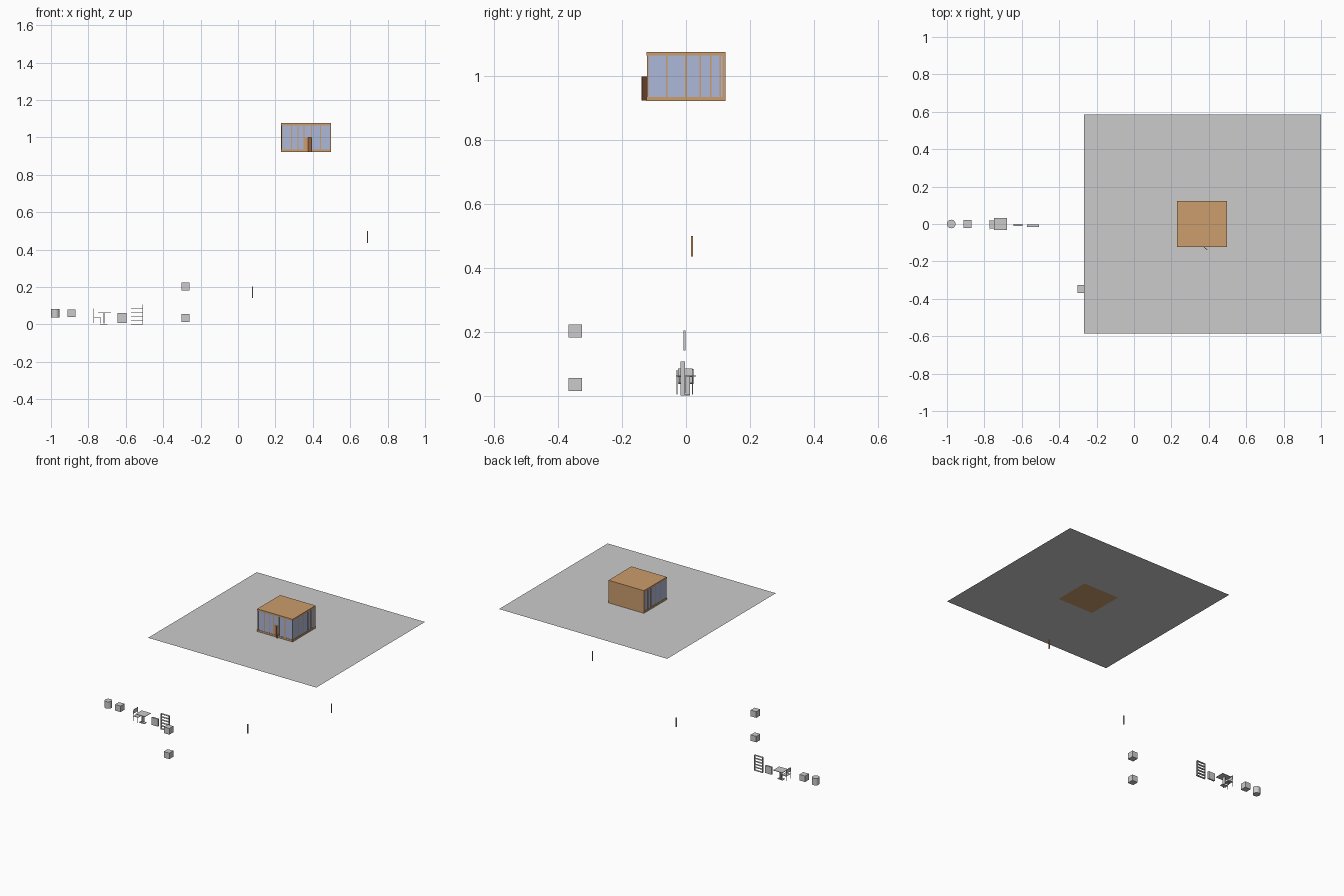
import bpy, math
from mathutils import Vector

if "Cube" in bpy.data.objects:
    bpy.data.objects.remove(bpy.data.objects["Cube"])


def material(name, rgb):
    m = bpy.data.materials.new(name)
    m.diffuse_color = (*rgb, 1)
    m.use_nodes = True
    m.node_tree.nodes["Principled BSDF"].inputs["Base Color"].default_value = m.diffuse_color
    return m


wood = material("wood", (0.60, 0.34, 0.15))
door_wood = material("door_wood", (0.35, 0.14, 0.06))
glass = material("glass", (0.42, 0.48, 0.70))


def box(name, lo, hi, mat=None, turn=0.0):
    # Box between two corners, optionally turned about z
    lo, hi = Vector(lo), Vector(hi)
    bpy.ops.mesh.primitive_cube_add(size=1, location=(lo + hi) / 2)
    o = bpy.context.object
    o.name = name
    o.scale = hi - lo
    o.rotation_euler.z = turn
    if mat:
        o.data.materials.append(mat)
    return o


def cylinder(name, r, z0, z1, x, y, sides=24):
    bpy.ops.mesh.primitive_cylinder_add(vertices=sides, radius=r, depth=z1 - z0,
                                        location=(x, y, (z0 + z1) / 2))
    o = bpy.context.object
    o.name = name
    bpy.ops.object.shade_smooth_by_angle()
    return o


# Ground sheet
bpy.ops.mesh.primitive_plane_add(size=1, location=(0.366, 0, 0.922))
bpy.context.object.name = "ground_sheet"
bpy.context.object.scale = (1.268, 1.17, 1)

# Pavilion: floor, roof, solid back wall
X0, X1, Y0, Y1 = 0.231, 0.498, -0.123, 0.123
Z0, Z1, Z2, Z3 = 0.922, 0.934, 1.064, 1.076
box("floor", (X0, Y0, Z0), (X1, Y1, Z1), wood)
box("roof", (X0, Y0, Z2), (X1, Y1, Z3), wood)
box("back_wall", (X0, Y1 - 0.008, Z1), (X1, Y1, Z2), wood)

# Side walls: glass with upright mullions
for side, x in (("left", X0 + 0.004), ("right", X1 - 0.004)):
    box(side + "_glass", (x - 0.0015, Y0 + 0.004, Z1), (x + 0.0015, Y1 - 0.008, Z2), glass)
    for y in (Y0 + 0.003, -0.06, 0.0, 0.045, 0.077, 0.107):
        box(side + "_mullion", (x - 0.003, y - 0.0025, Z1), (x + 0.003, y + 0.0025, Z2), wood)

# Front wall: glass either side and above the doorway
yf = Y0 + 0.004
DX0, DX1, DZ = 0.353, 0.393, 1.0
for lo, hi, zb in ((X0 + 0.004, DX0, Z1), (DX1, X1 - 0.004, Z1), (DX0, DX1, DZ)):
    box("front_glass", (lo, yf - 0.0015, zb), (hi, yf + 0.0015, Z2), glass)
for x in (0.285, 0.32, DX0, DX1, 0.44):
    box("front_mullion", (x - 0.0025, yf - 0.003, Z1), (x + 0.0025, yf + 0.003, Z2), wood)
box("door_header", (DX0, yf - 0.003, DZ - 0.004), (DX1, yf + 0.003, DZ), wood)

# Door, swung open
a = math.radians(-38)
w = 0.024
cx, cy = 0.374 + w / 2 * math.cos(a), -0.124 + w / 2 * math.sin(a)
box("door", (cx - w / 2, cy - 0.0015, Z0 + 0.001), (cx + w / 2, cy + 0.0015, 0.999), door_wood, a)
box("door_side_panel", (DX0, yf - 0.002, Z1), (0.374, yf + 0.002, DZ), wood)

# Loose drum and crate
cylinder("drum", 0.023, 0.036, 0.083, -0.977, 0)
box("crate", (-0.912, -0.021, 0.039), (-0.87, 0.021, 0.08))

# Desk on a pedestal
box("desk_top", (-0.749, -0.032, 0.060), (-0.68, 0.032, 0.063))
box("desk_leg", (-0.719, -0.012, 0.004), (-0.715, 0.012, 0.060))
box("desk_foot", (-0.737, -0.013, 0.0), (-0.697, 0.013, 0.003))

# Chair
box("chair_seat", (-0.77, -0.025, 0.038), (-0.735, 0.02, 0.041))
box("chair_back", (-0.772, -0.025, 0.058), (-0.769, 0.02, 0.084))
for y in (-0.028, 0.02):
    box("chair_back_leg", (-0.772, y - 0.0015, 0.008), (-0.769, y + 0.0015, 0.08))
    box("chair_front_leg", (-0.738, y - 0.0015, 0.004), (-0.735, y + 0.0015, 0.038))

# Cabinet panel
box("cabinet", (-0.645, -0.011, 0.009), (-0.597, 0.0, 0.06))

# Shelf rack
for x in (-0.573, -0.511):
    box("rack_side", (x, -0.017, 0), (x + 0.002, -0.003, 0.106))
for i in range(6):
    z = 0.002 + i * 0.0204
    box("rack_shelf", (-0.571, -0.017, z - 0.001), (-0.511, -0.003, z + 0.001))

# Two stacked boxes
box("upper_box", (-0.302, -0.368, 0.181), (-0.26, -0.325, 0.223))
box("lower_box", (-0.302, -0.368, 0.014), (-0.26, -0.325, 0.055))

# Spare posts
box("spare_post", (0.074, -0.008, 0.141), (0.079, -0.002, 0.204))
box("spare_plank", (0.690, 0.016, 0.436), (0.695, 0.022, 0.5), wood)
